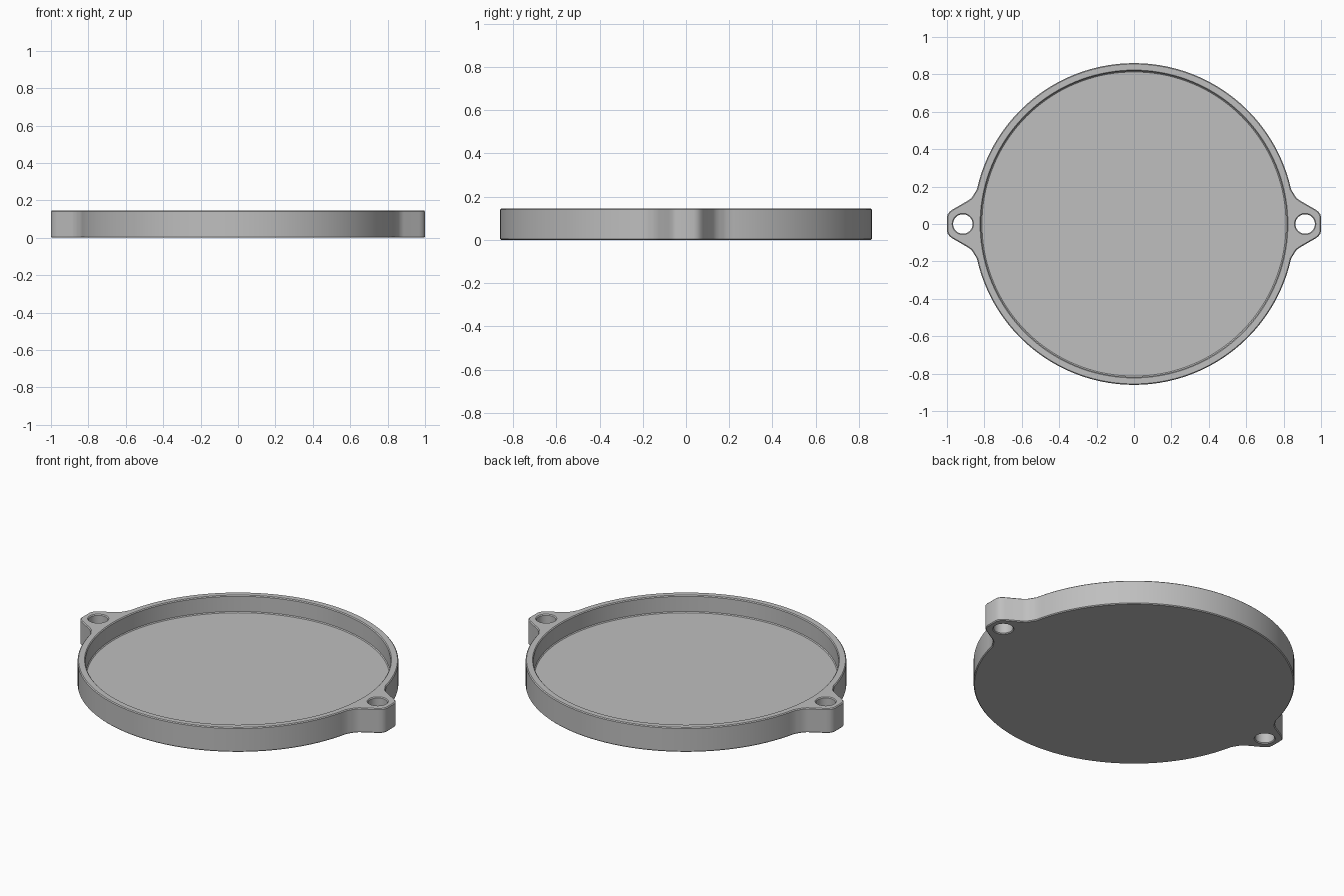
import bpy, bmesh
from math import atan2, cos, sin, radians, pi

if "Cube" in bpy.data.objects:
    bpy.data.objects.remove(bpy.data.objects["Cube"])

RADIUS, POCKET, HEIGHT, FLOOR = 0.86, 0.818, 0.145, 0.045
HOLE_X, HOLE_R = 0.915, 0.052

grey = bpy.data.materials.new("plain grey")
grey.use_nodes = True
grey.diffuse_color = (0.52, 0.52, 0.52, 1)
grey.node_tree.nodes["Principled BSDF"].inputs["Base Color"].default_value = grey.diffuse_color


def prism(name, points, z0, z1):
    """Extrude a flat outline from z0 up to z1."""
    bm = bmesh.new()
    face = bm.faces.new([bm.verts.new((x, y, z0)) for x, y in points])
    top = bmesh.ops.extrude_face_region(bm, geom=[face])
    verts = [v for v in top["geom"] if isinstance(v, bmesh.types.BMVert)]
    bmesh.ops.translate(bm, verts=verts, vec=(0, 0, z1 - z0))
    bmesh.ops.recalc_face_normals(bm, faces=bm.faces)
    mesh = bpy.data.meshes.new(name)
    bm.to_mesh(mesh)
    bm.free()
    mesh.materials.append(grey)
    obj = bpy.data.objects.new(name, mesh)
    bpy.context.collection.objects.link(obj)
    return obj


def circle(x, r, n):
    return [(x + r * cos(2 * pi * i / n), r * sin(2 * pi * i / n)) for i in range(n)]


# Outline: half of one mounting ear, then a quarter of the rim, mirrored both ways
ear = [(1, 0.035), (0.996, 0.052), (0.985, 0.067), (0.968, 0.079),
       (0.886, 0.126), (0.868, 0.14), (0.857, 0.157), (0.848, 0.172)]
start = atan2(0.185, 0.84)
steps = 32
arc = [(RADIUS * cos(a), RADIUS * sin(a))
       for a in (start + (pi / 2 - start) * i / steps for i in range(steps + 1))]
quarter = ear + arc
half = quarter + [(-x, y) for x, y in reversed(quarter[:-1])]
outline = half + [(x, -y) for x, y in reversed(half)]
body = prism("round_tray_with_ears", outline, 0, HEIGHT)

# Pocket and screw holes
cutters = [prism("pocket_cutter", circle(0, POCKET, 144), FLOOR, 1)]
for side, label in ((1, "left"), (-1, "right")):
    cutters.append(prism(label + "_hole_cutter", circle(side * HOLE_X, HOLE_R, 48), -1, 1))
for cutter in cutters:
    cutter.hide_render = True
    mod = body.modifiers.new(cutter.name, "BOOLEAN")
    mod.operation, mod.solver, mod.object = "DIFFERENCE", "EXACT", cutter

# Small eased edges
bevel = body.modifiers.new("eased_edges", "BEVEL")
bevel.width = 0.005
bevel.segments = 1
bevel.limit_method = "ANGLE"
bevel.angle_limit = radians(50)
bevel.use_clamp_overlap = False

# Bake the modifiers, drop the cutters, smooth the round walls
bpy.ops.object.select_all(action="DESELECT")
body.select_set(True)
bpy.context.view_layer.objects.active = body
bpy.ops.object.convert(target="MESH")
for cutter in cutters:
    bpy.data.objects.remove(cutter)
bpy.ops.object.shade_smooth_by_angle(angle=radians(30))
